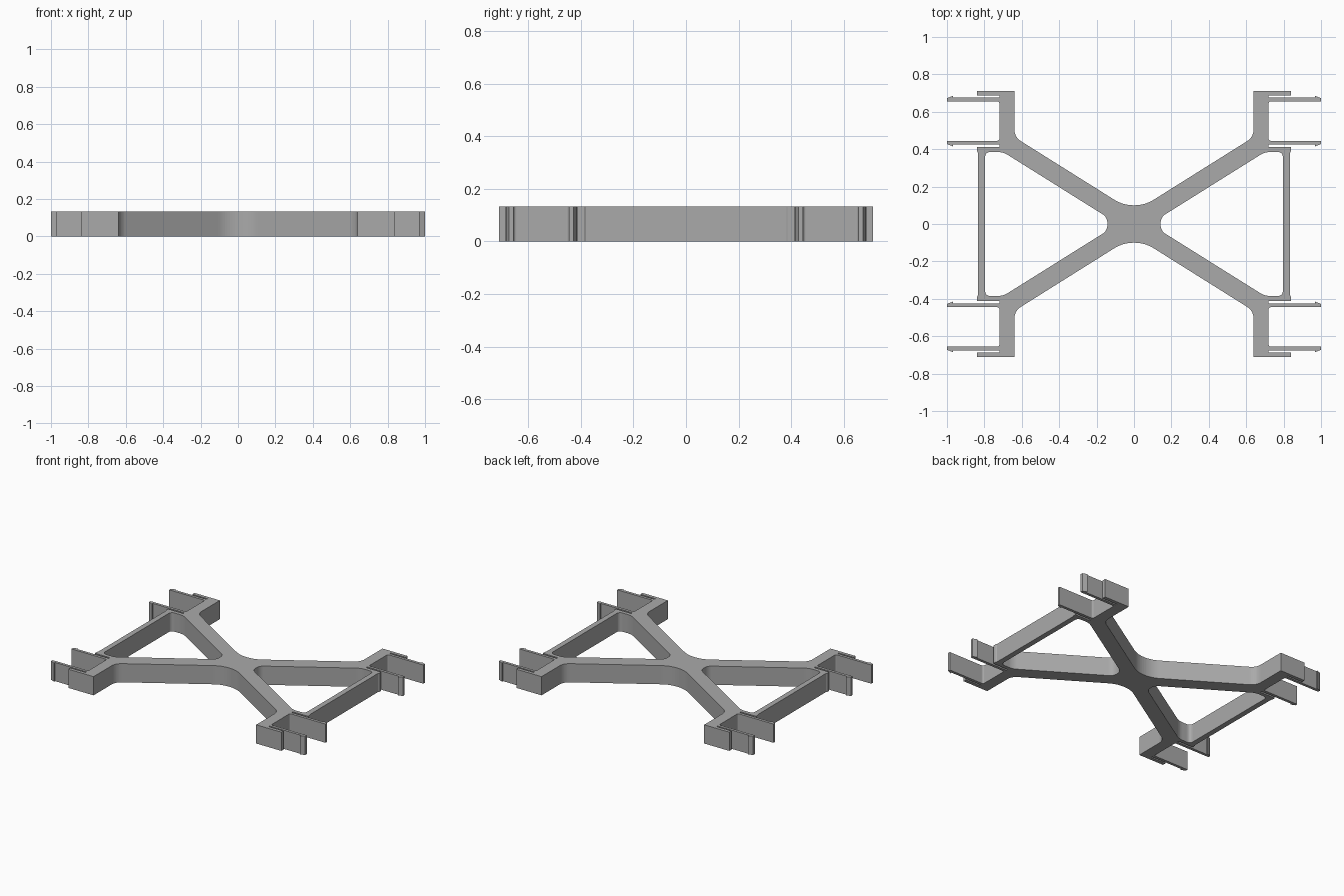
import bpy
import bmesh
from mathutils import Vector

HEIGHT = 0.133

cube = bpy.data.objects.get("Cube")
if cube:
    bpy.data.objects.remove(cube, do_unlink=True)

grey = bpy.data.materials.new("plain grey")
grey.use_nodes = True
colour = (0.4, 0.4, 0.4, 1)
grey.diffuse_color = colour
grey.node_tree.nodes["Principled BSDF"].inputs["Base Color"].default_value = colour


def rounded(corners, steps=8):
    """Outline from (x, y, fillet length) corners."""
    points = []
    for i, (x, y, cut) in enumerate(corners):
        p = Vector((x, y))
        if not cut:
            points.append(p)
            continue
        before = Vector(corners[i - 1][:2])
        after = Vector(corners[(i + 1) % len(corners)][:2])
        a = p + (before - p).normalized() * cut
        b = p + (after - p).normalized() * cut
        for k in range(steps + 1):
            t = k / steps
            points.append(a * (1 - t) ** 2 + p * 2 * t * (1 - t) + b * t * t)
    return points


# Diagonal arm: inner edge, then the side bar
arm_inner = [(0, 0, 0), (0.142, 0, 0), (0.142, 0.036, 0.034),
             (0.70, 0.385, 0.03), (0.796, 0.385, 0.03), (0.796, 0, 0)]
side_bar = [(0.834, 0, 0), (0.834, 0.38, 0), (0.839, 0.388, 0),
            (0.839, 0.412, 0), (0.72, 0.412, 0)]
# Barbed clip prongs either side of the open slot
inner_prong = [(0.72, 0.425, 0), (0.968, 0.425, 0), (0.968, 0.415, 0),
               (1, 0.427, 0), (1, 0.445, 0), (0.72, 0.445, 0.012)]
outer_prong = [(0.72, 0.655, 0.012), (1, 0.655, 0), (1, 0.673, 0),
               (0.968, 0.685, 0), (0.968, 0.675, 0), (0.72, 0.675, 0)]
# End flange, post and the arm's outer edge
post = [(0.72, 0.686, 0), (0.839, 0.686, 0), (0.839, 0.71, 0),
        (0.64, 0.71, 0), (0.64, 0.465, 0.045), (0.058, 0.1, 0.057), (0, 0.1, 0)]

outline = rounded(arm_inner + side_bar + inner_prong + outer_prong + post)

# Extrude one quarter, leaving the mirror planes open
bm = bmesh.new()
base = bm.faces.new([bm.verts.new((p.x, p.y, 0)) for p in outline])
grown = bmesh.ops.extrude_face_region(bm, geom=[base], use_keep_orig=True)
bmesh.ops.translate(bm, vec=(0, 0, HEIGHT),
                    verts=[g for g in grown["geom"] if isinstance(g, bmesh.types.BMVert)])
seams = [f for f in bm.faces
         if all(abs(v.co.x) < 1e-5 for v in f.verts)
         or all(abs(v.co.y) < 1e-5 for v in f.verts)]
bmesh.ops.delete(bm, geom=seams, context="FACES")
bmesh.ops.triangulate(bm, faces=[f for f in bm.faces if len(f.verts) > 4])
bmesh.ops.recalc_face_normals(bm, faces=bm.faces)
# Open shell: make sure the top cap faces up
top = max(bm.faces, key=lambda f: f.calc_center_median().z)
if top.normal.z < 0:
    bmesh.ops.reverse_faces(bm, faces=bm.faces)

mesh = bpy.data.meshes.new("clip_frame")
bm.to_mesh(mesh)
bm.free()
mesh.materials.append(grey)
frame = bpy.data.objects.new("clip_frame", mesh)
bpy.context.collection.objects.link(frame)

mirror = frame.modifiers.new("four_quarters", "MIRROR")
mirror.use_axis = (True, True, False)
mirror.use_mirror_merge = True
mirror.merge_threshold = 0.0005
